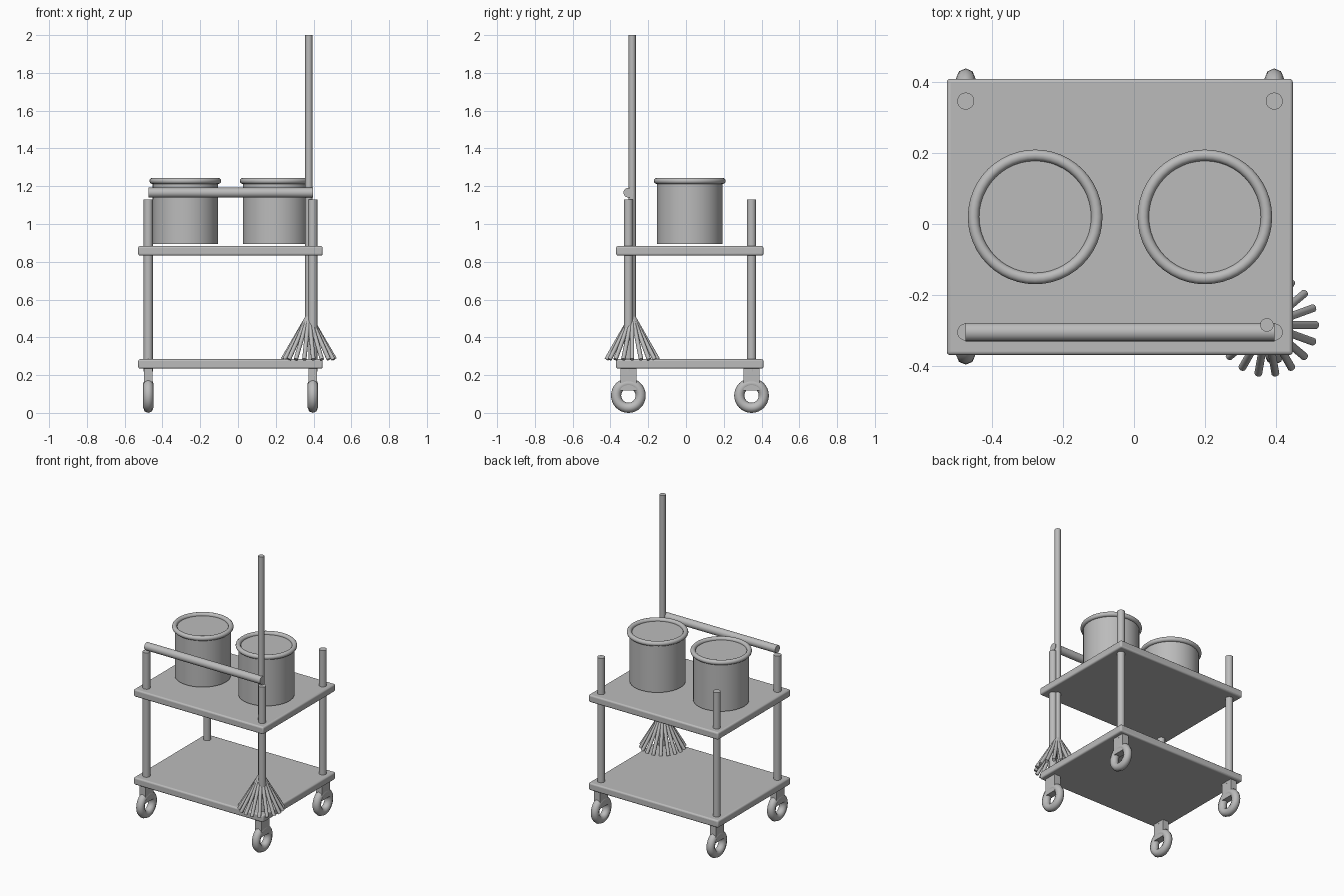
import bpy
import math
from mathutils import Vector

cube = bpy.data.objects.get("Cube")
if cube:
    bpy.data.objects.remove(cube, do_unlink=True)

grey = bpy.data.materials.new("plain_grey")
grey.use_nodes = True
color = (0.5, 0.5, 0.5, 1)
grey.diffuse_color = color
grey.node_tree.nodes["Principled BSDF"].inputs["Base Color"].default_value = color


def finish(name, smooth=True):
    obj = bpy.context.object
    obj.name = name
    obj.data.materials.append(grey)
    if smooth:
        bpy.ops.object.shade_smooth_by_angle(angle=math.radians(50))
    return obj


def rod(name, start, end, radius, sides=24):
    start, end = Vector(start), Vector(end)
    axis = end - start
    bpy.ops.mesh.primitive_cylinder_add(
        vertices=sides, radius=radius, depth=axis.length,
        location=(start + end) / 2,
        rotation=axis.to_track_quat('Z', 'Y').to_euler())
    return finish(name)


def ring(name, location, major, minor, segments, sides, rotation=(0, 0, 0)):
    bpy.ops.mesh.primitive_torus_add(
        location=location, rotation=rotation, major_radius=major,
        minor_radius=minor, major_segments=segments, minor_segments=sides)
    return finish(name)


def box(name, location, size, bevel=0):
    bpy.ops.mesh.primitive_cube_add(size=1, location=location)
    obj = bpy.context.object
    obj.scale = size
    bpy.ops.object.transform_apply(location=False, rotation=False, scale=True)
    if bevel:
        mod = obj.modifiers.new("rounded_edges", 'BEVEL')
        mod.width = bevel
        mod.segments = 3
    return finish(name, bool(bevel))


right, left, front, back = -0.475, 0.396, -0.305, 0.347

# Two shelves
for name, z in (("lower_shelf", 0.259), ("upper_shelf", 0.858)):
    box(name, (-0.04, 0.02, z), (0.977, 0.78, 0.05), 0.01)

# Corner posts with caster brackets and ring wheels
for side, x in (("right", right), ("left", left)):
    for end, y in (("front", front), ("back", back)):
        corner = f"{end}_{side}"
        rod(f"{corner}_post", (x, y, 0.22), (x, y, 1.13), 0.024)
        box(f"{corner}_bracket", (x, y, 0.178), (0.046, 0.086, 0.12))
        ring(f"{corner}_wheel", (x, y, 0.092), 0.065, 0.027, 32, 8,
             (0, math.pi / 2, 0))

# Push handle
rod("push_handle", (right, front, 1.166), (left, front, 1.166), 0.026)

# Buckets with rolled rims
for side, x in (("right", -0.279), ("left", 0.2)):
    rod(f"{side}_bucket", (x, 0.02, 0.895), (x, 0.02, 1.226), 0.173, 48)
    ring(f"{side}_bucket_rim", (x, 0.02, 1.228), 0.174, 0.016, 48, 12)

# Mop: long handle and a cone of strands
mop_x, mop_y = 0.375, -0.285
rod("mop_handle", (mop_x, mop_y, 0.51), (mop_x, mop_y, 2), 0.019)
strands = 18
for i in range(strands):
    angle = math.tau * i / strands
    tip = (mop_x + 0.138 * math.cos(angle), mop_y + 0.138 * math.sin(angle), 0.283)
    rod(f"mop_strand_{i + 1}", (mop_x, mop_y, 0.52), tip, 0.0115, 10)
